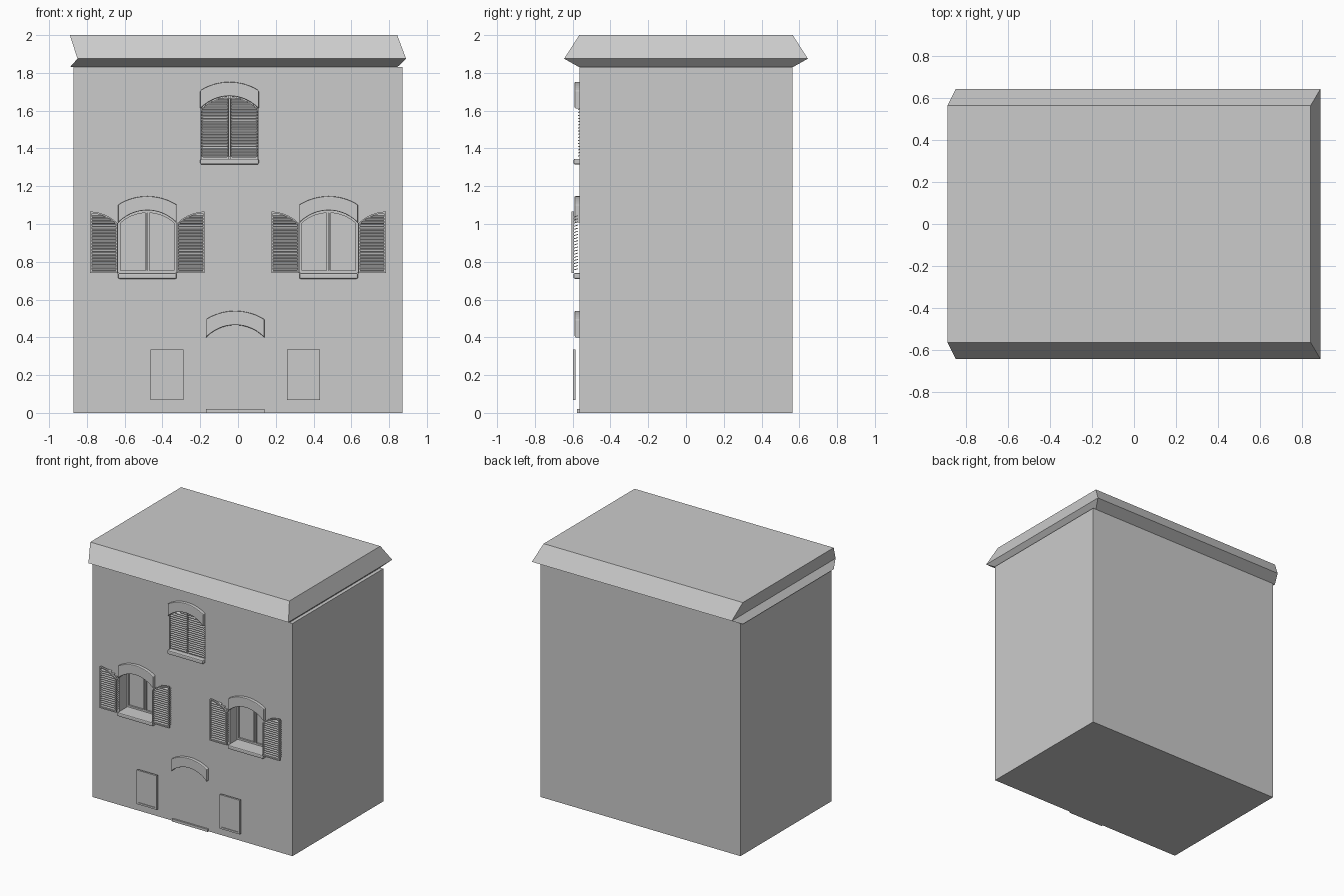
import bpy, bmesh
from math import sqrt

if "Cube" in bpy.data.objects:
    bpy.data.objects.remove(bpy.data.objects["Cube"])

WALL = -0.565          # front face of the house
HALF, RISE = 0.155, 0.067  # window half width and arch rise


def finish(name, bm, bevel=0):
    bmesh.ops.recalc_face_normals(bm, faces=bm.faces[:])
    me = bpy.data.meshes.new(name)
    bm.to_mesh(me)
    bm.free()
    ob = bpy.data.objects.new(name, me)
    bpy.context.collection.objects.link(ob)
    if bevel:
        m = ob.modifiers.new("Bevel", 'BEVEL')
        m.width, m.segments, m.limit_method = bevel, 2, 'ANGLE'
        m.angle_limit = 0.7
    return ob


def loft(bm, rings):
    vs = [[bm.verts.new(p) for p in r] for r in rings]
    n = len(vs[0])
    for a, b in zip(vs, vs[1:]):
        for i in range(n):
            bm.faces.new((a[i], a[(i + 1) % n], b[(i + 1) % n], b[i]))
    bm.faces.new(vs[0])
    bm.faces.new(vs[-1])


def prism(bm, pts, y0, y1):
    # extrude an (x, z) outline along y
    loft(bm, [[(x, y, z) for x, z in pts] for y in (y0, y1)])


def box(bm, x0, x1, y0, y1, z0, z1):
    prism(bm, [(x0, z0), (x1, z0), (x1, z1), (x0, z1)], y0, y1)


def drop(d, half=HALF, rise=RISE):
    # fall of a circular arch below its crown at distance d
    r = (half * half + rise * rise) / (2 * rise)
    return r - sqrt(max(r * r - d * d, 0))


def arc(cx, d0, d1, crown, rise=RISE, n=14):
    ds = [d0 + (d1 - d0) * i / n for i in range(n + 1)]
    return [(cx + d, crown - drop(d, HALF, rise)) for d in ds]


def lintel(name, cx, crown):
    bm = bmesh.new()
    prism(bm, arc(cx, -HALF, HALF, crown) +
          arc(cx, HALF, -HALF, crown + 0.075, 0.045), -0.59, WALL + 0.01)
    finish(name, bm, 0.005)


def arched_opening(cx, z0, crown, half=HALF - 0.001):
    return [(cx - half, z0), (cx + half, z0)] + arc(cx, half, -half, crown)


def window(name, cx, z0, crown):
    y0, y1, w = -0.475, -0.45, 0.013
    bm = bmesh.new()
    for s in (-1, 1):
        # one casement on each side of the centre
        e, m = sorted((s * (HALF - w), s * HALF)), sorted((s * 0.002, s * 0.011))
        for a, b in (e, m):
            prism(bm, [(cx + a, z0), (cx + b, z0)] + arc(cx, b, a, crown, n=2), y0, y1)
    box(bm, cx - HALF, cx + HALF, y0, y1, z0, z0 + w)
    prism(bm, arc(cx, -HALF, HALF, crown) + arc(cx, HALF, -HALF, crown - w), y0, y1)
    finish(name + "_frame", bm)
    bm = bmesh.new()
    prism(bm, arched_opening(cx, z0, crown), -0.462, -0.455)
    finish(name + "_glass", bm)
    bm = bmesh.new()
    box(bm, cx - HALF, cx + HALF, -0.595, -0.45, z0 - 0.03, z0)
    finish(name + "_sill", bm, 0.007)


def shutter(name, hinge, s, z0, crown, yf, ys):
    # hinge: x of the low edge; s: direction of the tall edge
    # yf: frame y range; ys: slat y range
    W, w = 0.146, 0.009
    top = lambda u: crown - drop(HALF - 0.004 - u)
    X = lambda u: hinge + s * u
    bm = bmesh.new()
    for a, b in ((0, w), (W - w, W)):
        prism(bm, [(X(a), z0), (X(b), z0), (X(b), top(b)), (X(a), top(a))], *yf)
    box(bm, X(0), X(W), *yf, z0, z0 + w)
    us = [W * i / 8 for i in range(9)]
    prism(bm, [(X(u), top(u)) for u in us] +
          [(X(u), top(u) - w) for u in reversed(us)], *yf)
    z, t = z0 + 0.012, 0.0045
    while z < top(W) - 0.018:
        # shorten the slats that meet the arched top
        u0 = next(u for u in [i * 0.004 for i in range(40)] if top(u) > z + 0.013)
        u0, u1 = max(u0, 0.003), W - 0.003
        if u1 - u0 > 0.01:
            prof = [(ys[0], z), (ys[0], z + t), (ys[1], z + 0.009 + t), (ys[1], z + 0.009)]
            loft(bm, [[(X(u), y, h) for y, h in prof] for u in (u0, u1)])
        z += 0.0165
    finish(name, bm)


# main block with arched window recesses
bm = bmesh.new()
box(bm, -0.87, 0.87, WALL, -WALL, 0, 1.83)
house = finish("house_walls", bm)
openings = [("left_window", -0.48, 0.74, 1.072),
            ("right_window", 0.48, 0.74, 1.072),
            ("upper_window", -0.045, 1.345, 1.677)]
for name, cx, z0, crown in openings:
    bm = bmesh.new()
    prism(bm, arched_opening(cx, z0 - 0.005, crown), -0.7, -0.453)
    cutter = finish("recess_cutter", bm)
    cutter.hide_render = True
    mod = house.modifiers.new("Recess", 'BOOLEAN')
    mod.operation, mod.solver, mod.object = 'DIFFERENCE', 'EXACT', cutter
    bpy.context.view_layer.objects.active = house
    bpy.ops.object.modifier_apply(modifier=mod.name)
    bpy.data.objects.remove(cutter)
    window(name, cx, z0, crown)
    lintel(name + "_lintel", cx, crown)

# open shutters on the middle floor, closed ones above
for name, cx, z0, crown in openings:
    for s, side in ((-1, "left"), (1, "right")):
        if name == "upper_window":
            shutter(f"{name}_{side}_shutter", cx + s * 0.15, -s, z0, crown,
                    (-0.555, -0.543), (-0.571, -0.545))
        else:
            shutter(f"{name}_{side}_shutter", cx + s * 0.157, s, z0, crown - 0.006,
                    (-0.605, -0.592), (-0.602, -0.573))

# roof: sloped eaves with slanted ends
bm = bmesh.new()
rings = []
for x0, x1, y, z in ((-0.89, 0.843, 0.565, 1.83), (-0.85, 0.89, 0.645, 1.875),
                     (-0.89, 0.843, 0.565, 2.0)):
    rings.append([(x0, -y, z), (x1, -y, z), (x1, y, z), (x0, y, z)])
loft(bm, rings)
finish("roof", bm)

# door arch and step
lintel("door_lintel", -0.015, 0.465)
bm = bmesh.new()
box(bm, -0.17, 0.14, -0.578, -0.5, 0, 0.02)
finish("door_step", bm)

# framed panels beside the door
for side, cx in (("left", -0.375), ("right", 0.347)):
    bm = bmesh.new()
    x0, x1, z0, z1, w = cx - 0.087, cx + 0.087, 0.067, 0.335, 0.014
    for a, b in ((x0, x0 + w), (x1 - w, x1)):
        box(bm, a, b, -0.599, -0.584, z0, z1)
    for a, b in ((z0, z0 + w), (z1 - w, z1)):
        box(bm, x0 + w, x1 - w, -0.599, -0.584, a, b)
    finish(f"{side}_panel_frame", bm)
    bm = bmesh.new()
    box(bm, x0 + w, x1 - w, -0.594, -0.586, z0 + w, z1 - w)
    finish(f"{side}_panel", bm)
